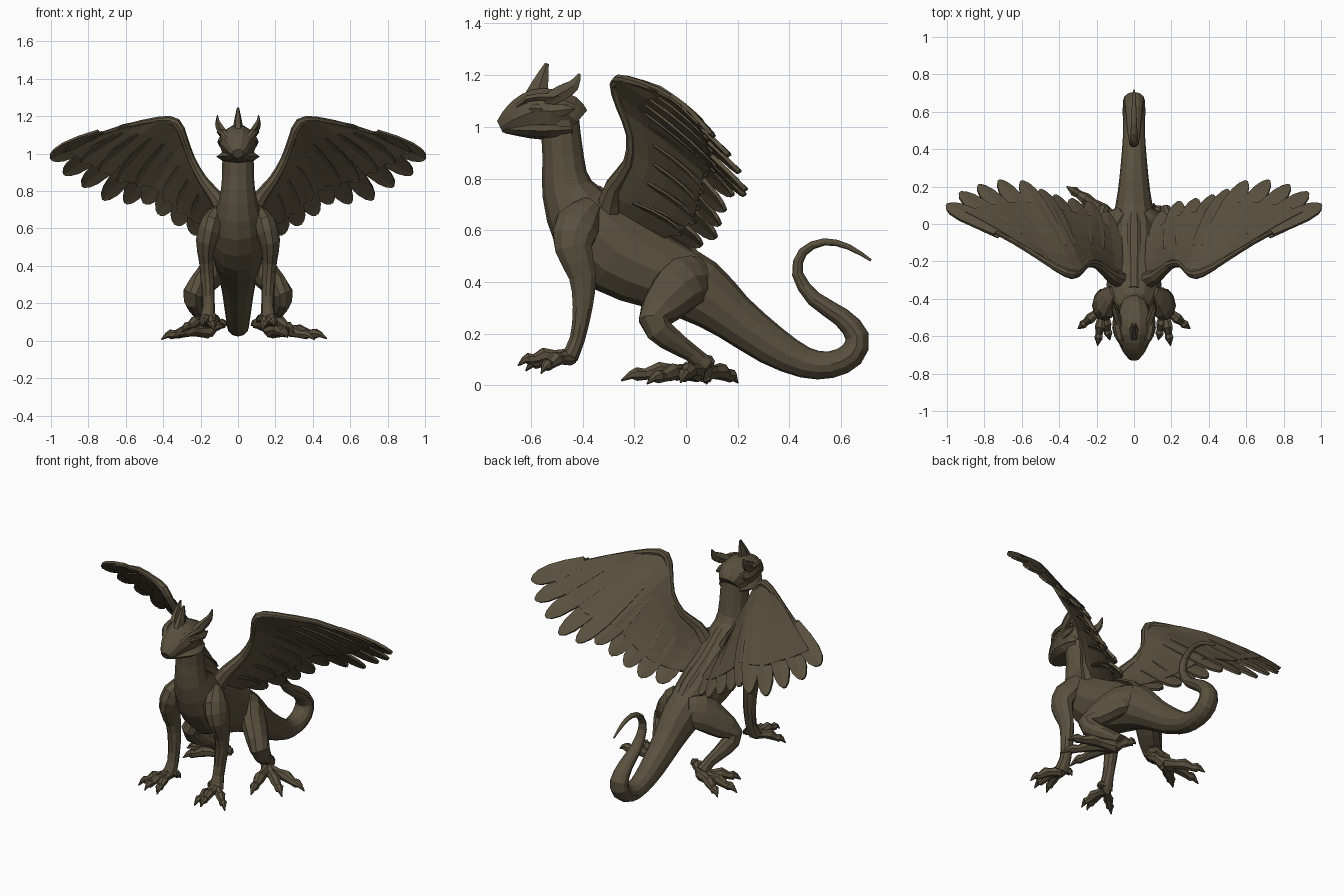
import bpy, bmesh, math
from mathutils import Vector as V

mat = bpy.data.materials.new("dark olive brown")
mat.diffuse_color = (0.1, 0.081, 0.048, 1)


def finish(name, bm, thick=0):
    bmesh.ops.recalc_face_normals(bm, faces=bm.faces)
    me = bpy.data.meshes.new(name)
    bm.to_mesh(me)
    bm.free()
    ob = bpy.data.objects.new(name, me)
    bpy.context.collection.objects.link(ob)
    me.materials.append(mat)
    if thick:
        m = ob.modifiers.new("thickness", 'SOLIDIFY')
        m.thickness = thick
        m.offset = 0
    return ob


def smooth_path(rows, n):
    """Catmull-Rom interpolation of tuples."""
    out = []
    for i in range(len(rows) - 1):
        p = [rows[max(i - 1, 0)], rows[i], rows[i + 1], rows[min(i + 2, len(rows) - 1)]]
        for k in range(n):
            t = k / n
            out.append(tuple(0.5 * (2 * b + (c - a) * t + (2 * a - 5 * b + 4 * c - d) * t * t
                                    + (3 * b - a - 3 * c + d) * t ** 3) for a, b, c, d in zip(*p)))
    return out + [rows[-1]]


def tube(name, rows, sides=10, n=2, hint=(1, 0, 0), bm=None):
    """rows: x, y, z, half width along hint, half width across it."""
    own = bm is None
    bm = bm or bmesh.new()
    rows = smooth_path(rows, n)
    P = [V(r[:3]) for r in rows]
    rings = []
    for i, r in enumerate(rows):
        t = (P[min(i + 1, len(P) - 1)] - P[max(i - 1, 0)]).normalized()
        a = V(hint) - t * t.dot(V(hint))
        a.normalize()
        b = t.cross(a)
        rings.append([bm.verts.new(P[i] + a * math.cos(q) * r[3] + b * math.sin(q) * r[4])
                      for q in (2 * math.pi * k / sides for k in range(sides))])
    for A, B in zip(rings, rings[1:]):
        for k in range(sides):
            bm.faces.new((A[k], A[(k + 1) % sides], B[(k + 1) % sides], B[k]))
    bm.faces.new(rings[0])
    bm.faces.new(rings[-1])
    return finish(name, bm) if own else None


def flip(rows, s):
    return [(r[0] * s,) + tuple(r[1:]) for r in rows]


# Neck, torso and tail in one sweep: y, z, half width, half height
body = [(-.49, 1.04, .085, .075), (-.475, .88, .085, .08), (-.46, .76, .1, .1), (-.385, .63, .14, .15),
        (-.265, .515, .145, .17), (-.1, .435, .13, .145), (.05, .365, .108, .128), (.18, .265, .086, .095),
        (.33, .155, .07, .078), (.46, .088, .06, .06), (.56, .08, .06, .052), (.64, .118, .06, .05),
        (.662, .19, .055, .046), (.6, .265, .045, .037), (.495, .335, .035, .03), (.432, .43, .026, .022),
        (.452, .515, .021, .018), (.535, .555, .016, .014), (.63, .535, .012, .011), (.716, .483, .005, .005)]
tube("body_and_tail", [(0,) + r for r in body], 12)

# Low ridge along the back
tube("back_ridge", [(0, -.34, .765, .03, .012), (0, -.17, .638, .035, .016), (0, 0, .545, .035, .016),
                    (0, .2, .345, .02, .012)], 6)

# Head with beak, lower jaw and crest
tube("head", [(0, -.42, 1.02, .06, .06), (0, -.455, 1.045, .085, .08), (0, -.52, 1.06, .105, .09),
              (0, -.58, 1.06, .1, .09), (0, -.64, 1.04, .08, .073), (0, -.69, 1.015, .055, .048),
              (0, -.72, 1.0, .028, .026)], 10)
tube("lower_jaw", [(0, -.44, .99, .08, .035), (0, -.52, .985, .115, .035), (0, -.6, .985, .105, .03),
                   (0, -.7, .99, .035, .015)], 8)
tube("head_crest", [(0, -.58, 1.11, .028, .055), (0, -.563, 1.17, .022, .036), (0, -.538, 1.245, .006, .009)], 6)

for s, side in ((1, "right"), (-1, "left")):
    # Brow ridge, eye, ear and cheek tuft
    tube(side + "_brow", flip([(.035, -.67, 1.06, .015, .01), (.075, -.61, 1.11, .022, .014),
                               (.092, -.53, 1.115, .022, .017), (.09, -.46, 1.12, .015, .012)], s), 6)
    tube(side + "_eye", flip([(.085, -.605, 1.07, .006, .006), (.092, -.58, 1.072, .015, .02),
                              (.096, -.55, 1.068, .006, .006)], s), 6)
    tube(side + "_ear", flip([(.075, -.54, 1.1, .025, .03), (.095, -.485, 1.13, .02, .034),
                              (.108, -.435, 1.16, .014, .026), (.11, -.412, 1.205, .003, .005)], s), 6)
    tube(side + "_cheek_tuft", flip([(.08, -.52, 1.06, .03, .03), (.09, -.47, 1.065, .02, .025),
                                     (.09, -.43, 1.07, .003, .003)], s), 6)

    # Front leg from shoulder to wrist
    tube(side + "_front_leg", flip([(.1, -.36, .7, .03, .04), (.14, -.42, .62, .065, .09),
                                    (.17, -.435, .53, .055, .075), (.17, -.4, .42, .038, .055),
                                    (.162, -.4, .3, .036, .04), (.158, -.42, .18, .034, .031),
                                    (.165, -.45, .11, .045, .035)], s), 10)
    # Hind leg from hip through knee to ankle
    tube(side + "_hind_leg", flip([(.045, .06, .42, .05, .08), (.1, .0, .40, .07, .105), (.17, -.07, .33, .068, .09),
                                   (.24, -.125, .25, .056, .06), (.225, -.07, .185, .045, .05),
                                   (.185, .02, .125, .033, .035), (.165, .075, .075, .035, .04)], s), 10)


def foot(name, base, tips, r):
    """Knuckled toes, each ending in a pointed claw."""
    bm = bmesh.new()
    b = V(base)
    for tip in tips:
        d = V(tip) - b
        up = V((0, 0, 1))
        across = d.cross(up).normalized()
        rows = [(0, 0, 1.2), (.3, .012, .85), (.5, .022, 1.05), (.68, .012, .7), (.8, .016, .85),
                (.88, .014, .5), (1, -.004, .1)]
        tube("", [tuple(b + d * t + up * h) + (r * w, r * w) for t, h, w in rows], 7, 1, across, bm)
    return finish(name, bm)


for s, side in ((1, "right"), (-1, "left")):
    foot(side + "_front_foot", (.165 * s, -.45, .11),
         [(.13 * s, -.62, .06), (.195 * s, -.65, .08), (.3 * s, -.56, .05), (.1 * s, -.43, .1)], .028)
foot("right_hind_foot", (.18, .04, .05),
     [(.475, -.02, .015), (.41, -.15, .01), (.265, -.25, .022), (.07, .1, .085)], .032)
foot("left_hind_foot", (-.16, .07, .05),
     [(-.36, .2, .014), (-.41, .08, .01), (-.34, -.06, .022), (-.06, .02, .085)], .032)

# Wing ribs: leading-edge point and feather tip, from outer to inner
ribs = [((.62, -.11, 1.15), (1.0, .1, .97)), ((.5, -.18, 1.175), (.93, .165, .89)),
        ((.42, -.24, 1.185), (.83, .205, .825)), ((.36, -.275, 1.185), (.72, .23, .755)),
        ((.31, -.28, 1.15), (.6, .225, .735)), ((.28, -.25, 1.08), (.5, .18, .735)),
        ((.26, -.22, 1.0), (.42, .15, .675)), ((.225, -.21, .92), (.33, .13, .62)),
        ((.175, -.24, .84), (.24, .115, .57)), ((.11, -.3, .75), (.15, .06, .54)),
        ((.07, -.33, .7), (.08, -.0, .53))]


def rib_point(i, t, s):
    a, b = V(ribs[i][0]), V(ribs[i][1])
    p = a.lerp(b, t) + V((-.005, .008, .008)) * math.sin(math.pi * t)
    p.x *= s
    return p


def feathers(name, s, t0, t1, width, lift, thick):
    bm = bmesh.new()
    last = len(ribs) - 1
    for i in range(last):
        d = (rib_point(i, t1, s) - rib_point(i, t0, s)).normalized()
        w = rib_point(min(i + 1, last), .8, s) - rib_point(max(i - 1, 0), .8, s)
        w = (w - d * w.dot(d)).normalized()
        nrm = d.cross(w) * s
        w = (w + nrm * .1).normalized()      # slight tilt so that the feathers overlap
        prev = None
        for t, k in ((0, .6), (.35, .9), (.65, 1), (.85, .82), (.95, .52), (1, .15)):
            p = rib_point(i, t0 + (t1 - t0) * t, s) + nrm * lift
            row = [bm.verts.new(p + w * width * k * q + nrm * (.004 if q == 0 else 0)) for q in (-1, 0, 1)]
            if prev:
                for j in (0, 1):
                    bm.faces.new((prev[j], prev[j + 1], row[j + 1], row[j]))
            prev = row
    return finish(name, bm, thick)


for s, side in ((1, "right"), (-1, "left")):
    # Smooth covered part of the wing
    bm = bmesh.new()
    grid = [[bm.verts.new(rib_point(i, t, s)) for t in (0, .2, .4, .6, .75)] for i in range(len(ribs))]
    for A, B in zip(grid, grid[1:]):
        for j in range(4):
            bm.faces.new((A[j], A[j + 1], B[j + 1], B[j]))
    finish(side + "_wing_surface", bm, .03)
    # Long flight feathers, and shorter feathers on the inner face
    feathers(side + "_flight_feathers", s, .3, 1, .057, 0, .016)
    feathers(side + "_covert_feathers", s, .25, .78, .042, -.012, .008)
    # Wing arm along the leading edge
    tube(side + "_wing_arm", flip([(.07, -.3, .68, .05, .05), (.12, -.28, .77, .035, .038), (.19, -.22, .86, .025, .027),
                                   (.25, -.21, .97, .022, .022), (.29, -.25, 1.08, .022, .022),
                                   (.33, -.27, 1.165, .026, .025), (.42, -.23, 1.18, .02, .019),
                                   (.62, -.105, 1.14, .016, .013), (.82, .0, 1.07, .013, .01),
                                   (.985, .09, .982, .004, .004)], s), 8, 2, (0, 1, .2))
